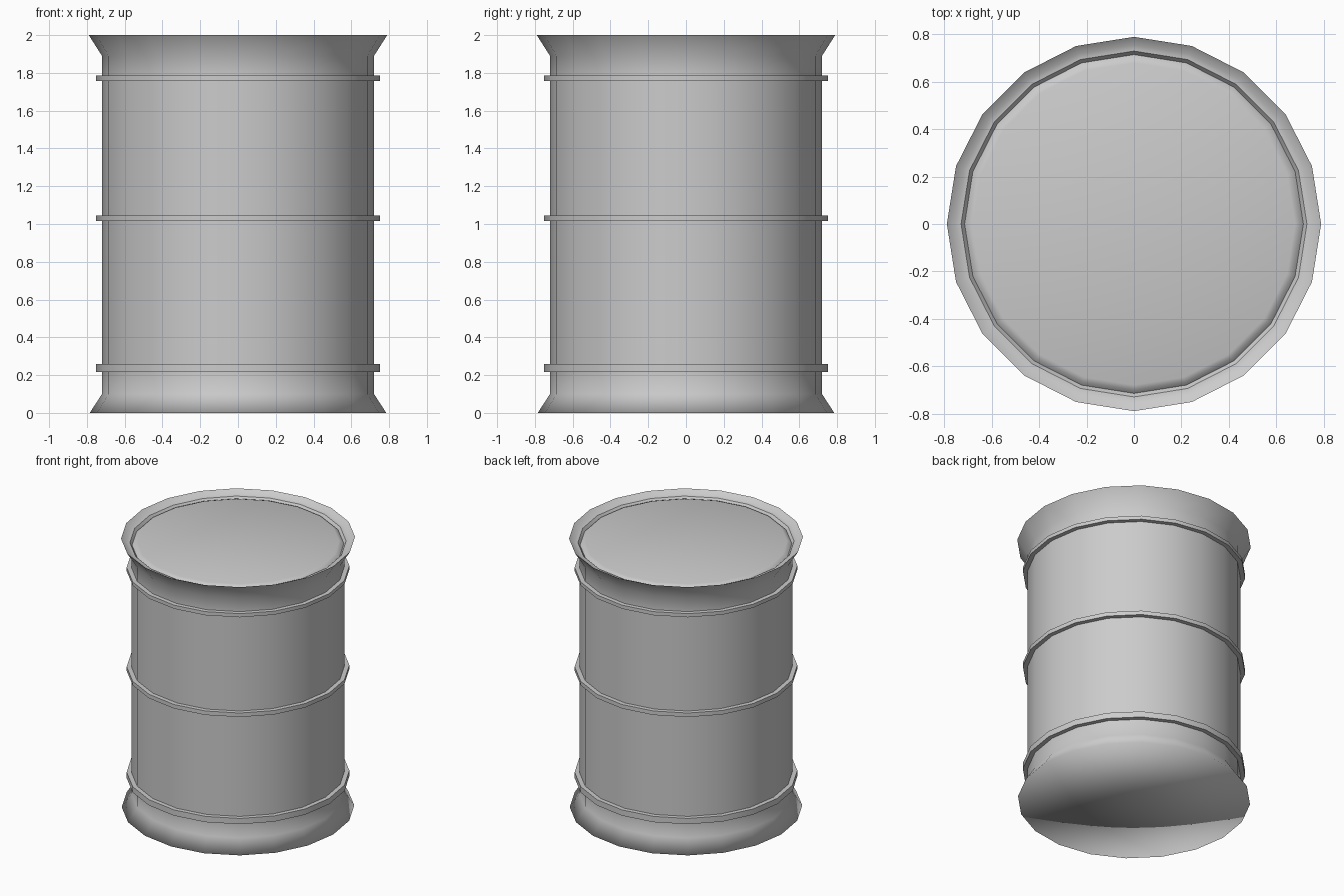
import bpy, bmesh, math

if "Cube" in bpy.data.objects:
    bpy.data.objects.remove(bpy.data.objects["Cube"])

SIDES = 20


def lathe(name, profile, closed=False, soft_rim_z=None):
    """Spin an (r, z) profile round the z axis; r = 0 becomes a pole."""
    bm = bmesh.new()
    rings = []
    for r, z in profile:
        if r == 0:
            rings.append([bm.verts.new((0, 0, z))] * SIDES)
        else:
            rings.append([bm.verts.new((r * math.cos(2 * math.pi * i / SIDES),
                                        r * math.sin(2 * math.pi * i / SIDES), z))
                          for i in range(SIDES)])
    pairs = list(zip(rings, rings[1:]))
    if closed:
        pairs.append((rings[-1], rings[0]))
    for a, b in pairs:
        for i in range(SIDES):
            j = (i + 1) % SIDES
            corners = dict.fromkeys((a[i], a[j], b[j], b[i]))
            bm.faces.new(list(corners))
    bmesh.ops.recalc_face_normals(bm, faces=bm.faces[:])
    # smooth shading with hard creases, except the soft bottom rim
    for f in bm.faces:
        f.smooth = True
    for e in bm.edges:
        on_rim = soft_rim_z is not None and all(abs(v.co.z - soft_rim_z) < 1e-4 for v in e.verts)
        if e.calc_face_angle(0) > math.radians(40) and not on_rim:
            e.smooth = False
    mesh = bpy.data.meshes.new(name)
    bm.to_mesh(mesh)
    bm.free()
    obj = bpy.data.objects.new(name, mesh)
    bpy.context.collection.objects.link(obj)
    return obj


# Drum body: flat base, flared foot, straight wall, flared lip, grooved lid
lathe("drum_body", [
    (0, 0), (0.785, 0), (0.72, 0.10), (0.72, 0.22), (0.72, 1.78), (0.72, 1.89),
    (0.79, 2.0), (0.755, 1.972), (0.73, 1.97), (0.715, 1.95),
    (0.70, 1.965), (0.68, 1.972), (0, 1.972)], soft_rim_z=0)

# Raised hoops round the wall
for name, low, high in (("lower_hoop", 0.217, 0.26),
                        ("middle_hoop", 1.015, 1.045),
                        ("upper_hoop", 1.758, 1.785)):
    lathe(name, [(0.71, low), (0.752, low), (0.752, high), (0.71, high)], closed=True)
